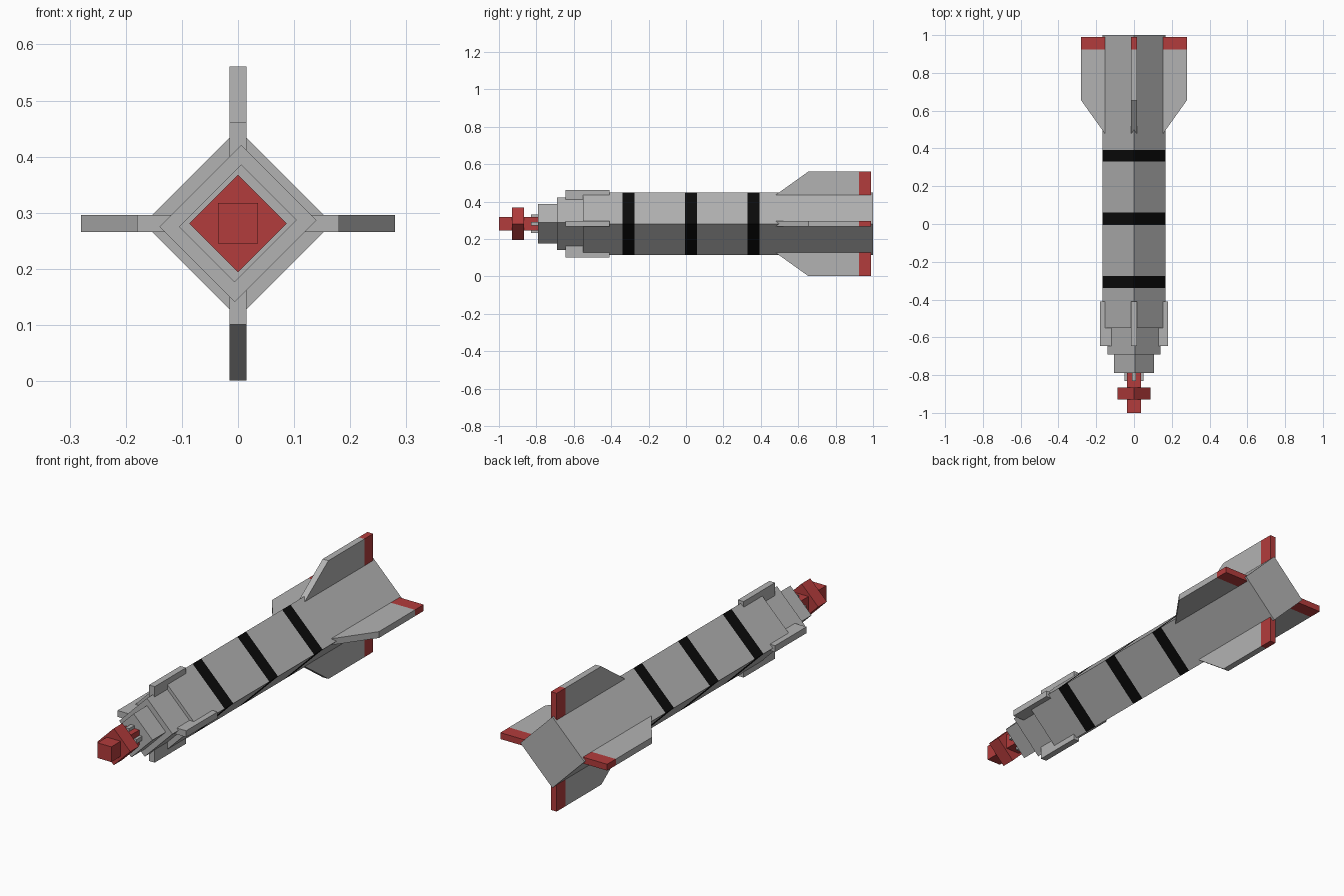
import bpy
import math
from mathutils import Matrix

if "Cube" in bpy.data.objects:
    bpy.data.objects.remove(bpy.data.objects["Cube"], do_unlink=True)

AXIS_Z = 0.281


def material(name, r, g, b):
    mat = bpy.data.materials.new(name)
    mat.use_nodes = True
    mat.diffuse_color = (r, g, b, 1)
    mat.node_tree.nodes["Principled BSDF"].inputs["Base Color"].default_value = (r, g, b, 1)
    return mat


grey = material("light_grey", 0.45, 0.45, 0.45)
red = material("red", 0.45, 0.045, 0.045)
black = material("black", 0.003, 0.003, 0.003)


def add_mesh(name, verts, faces, mats):
    mesh = bpy.data.meshes.new(name)
    mesh.from_pydata(verts, [], faces)
    for mat in mats:
        mesh.materials.append(mat)
    obj = bpy.data.objects.new(name, mesh)
    bpy.context.collection.objects.link(obj)
    return obj


def prism(name, section, stations, mats):
    """Extrude an (x, z) outline around the long axis through the y stations."""
    n = len(section)
    verts = [(x, y, z + AXIS_Z) for y in stations for x, z in section]
    faces = [tuple(range(n)), tuple(reversed(range(len(verts) - n, len(verts))))]
    for s in range(len(stations) - 1):
        for i in range(n):
            a, b = s * n + i, s * n + (i + 1) % n
            faces.append((a, a + n, b + n, b))
    return add_mesh(name, verts, faces, mats)


def diamond(r, skew=0.0):
    return [(-r, -skew), (-skew, -r), (r, skew), (skew, r)]


def blade(name, outline, half, turn, mat):
    """Plate with a (y, radius) outline, turned about the long axis."""
    n = len(outline)
    verts = [(s * half, y, r) for s in (-1, 1) for y, r in outline]
    faces = [tuple(range(n)), tuple(reversed(range(n, 2 * n)))]
    faces += [(i, i + n, (i + 1) % n + n, (i + 1) % n) for i in range(n)]
    obj = add_mesh(name, verts, faces, [mat])
    obj.data.transform(Matrix.Translation((0, 0, AXIS_Z)) @ Matrix.Rotation(turn, 4, 'Y'))
    return obj


# Main body with three black bands cut into its length
bands = [(-0.34, -0.275), (-0.005, 0.06), (0.33, 0.393)]
body = prism("body", diamond(0.168), [-0.55] + [y for b in bands for y in b] + [1.0],
             [grey, black])
for face in body.data.polygons:
    if any(lo < face.center.y < hi for lo, hi in bands):
        face.material_index = 1

# Stepped front sections
prism("front_step_large", diamond(0.14, 0.006), [-0.69, -0.54], [grey])
prism("front_step_small", diamond(0.105, 0.006), [-0.79, -0.68], [grey])

# Red nose: square rod with a diamond collar
h = 0.036
prism("nose_rod", [(-h, -h), (h, -h), (h, h), (-h, h)], [-1.0, -0.78], [red])
prism("nose_collar", diamond(0.087), [-0.93, -0.865], [red])

# Four fins of each kind around the body
for i, side in enumerate(("top", "left", "bottom", "right")):
    turn = i * math.pi / 2
    blade(side + "_front_fin", [(-0.645, 0.1), (-0.645, 0.18), (-0.41, 0.18), (-0.41, 0.1)],
          0.015, turn, grey)
    blade(side + "_tail_fin", [(0.48, 0.12), (0.48, 0.155), (0.655, 0.28), (0.925, 0.28), (0.925, 0.12)],
          0.015, turn, grey)
    blade(side + "_tail_fin_tip", [(0.925, 0.12), (0.925, 0.28), (0.99, 0.28), (0.99, 0.12)],
          0.015, turn, red)
    blade(side + "_nose_prong", [(-0.83, 0.03), (-0.83, 0.05), (-0.78, 0.05), (-0.78, 0.03)],
          0.01, turn, grey)

# Consistent outward normals
import bmesh
for obj in bpy.context.collection.objects:
    if obj.type == 'MESH':
        bm = bmesh.new()
        bm.from_mesh(obj.data)
        bmesh.ops.recalc_face_normals(bm, faces=bm.faces)
        bm.to_mesh(obj.data)
        bm.free()
